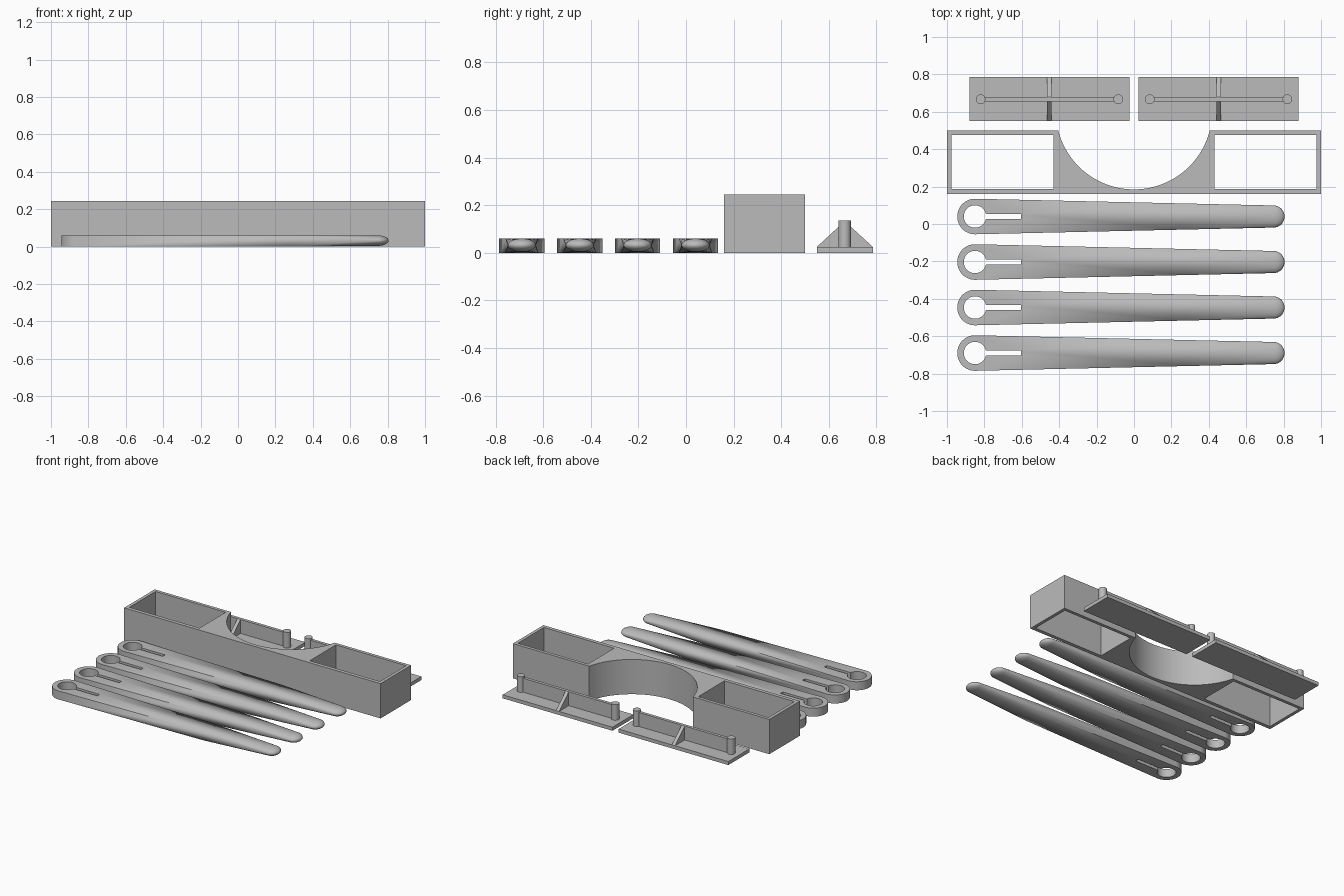
import bpy, bmesh
from math import sin, cos, pi, asin, atan2, radians
from mathutils import Matrix, Vector

cube = bpy.data.objects.get("Cube")
if cube:
    bpy.data.objects.remove(cube)

grey = bpy.data.materials.new("plain grey")
grey.use_nodes = True
grey.diffuse_color = (0.5, 0.5, 0.5, 1)
grey.node_tree.nodes["Principled BSDF"].inputs["Base Color"].default_value = (0.5, 0.5, 0.5, 1)


def arc(cx, cy, r, a0, a1, n):
    return [(cx + r * cos(a0 + (a1 - a0) * i / n), cy + r * sin(a0 + (a1 - a0) * i / n))
            for i in range(n + 1)]


def rect(x0, x1, y0, y1):
    return [(x0, y0), (x1, y0), (x1, y1), (x0, y1)]


def slab(loops, z0, z1):
    """Solid from an outline plus hole outlines."""
    bm = bmesh.new()
    edges = []
    for loop in loops:
        vs = [bm.verts.new((x, y, z0)) for x, y in loop]
        edges += [bm.edges.new((a, b)) for a, b in zip(vs, vs[1:] + vs[:1])]
    bmesh.ops.triangle_fill(bm, edges=edges, use_beauty=True, normal=(0, 0, 1))
    new = bmesh.ops.extrude_face_region(bm, geom=bm.faces[:])["geom"]
    for v in new:
        if isinstance(v, bmesh.types.BMVert):
            v.co.z = z1
    bmesh.ops.recalc_face_normals(bm, faces=bm.faces[:])
    return bm


def finish(bm, name, place=(0, 0, 0)):
    bmesh.ops.recalc_face_normals(bm, faces=bm.faces[:])
    for f in bm.faces:
        f.smooth = True
    for e in bm.edges:
        e.smooth = len(e.link_faces) == 2 and e.calc_face_angle(0) < radians(30)
    mesh = bpy.data.meshes.new(name)
    bm.to_mesh(mesh)
    bm.free()
    mesh.materials.append(grey)
    ob = bpy.data.objects.new(name, mesh)
    ob.location = place
    bpy.context.collection.objects.link(ob)
    return ob


# Main frame: two open bays and a round bite out of the back
R, CY, BACK = 0.418, 0.603, 0.5
half = asin((CY - BACK) / R)
bite = arc(0, CY, R, -half, -pi + half, 48)
outline = [(-1, 0.16), (1, 0.16), (1, BACK)] + bite + [(-1, BACK)]
bays = [rect(-0.977, -0.43, 0.186, 0.477), rect(0.43, 0.977, 0.186, 0.477)]
finish(slab([outline] + bays, 0, 0.245), "main_frame")

# Four arms: flat slotted eye end, blending to a rounded tip
EYE, TIP, JOIN, H = -0.85, 0.747, 0.27, 0.06
R_EYE, R_TIP = 0.095, 0.059
join_w = R_EYE + (R_TIP - R_EYE) * (JOIN - EYE) / (TIP - EYE)


def make_arm():
    eye = arc(EYE, 0, R_EYE, pi / 2, 3 * pi / 2, 32)
    a = asin(0.013 / 0.06)
    slot = arc(EYE, 0, 0.06, a, 2 * pi - a, 40) + [(-0.605, -0.013), (-0.605, 0.013)]
    bm = slab([eye + [(JOIN, -join_w), (JOIN, join_w)], slot], 0, H)
    # Tip as the hull of the flat section and an ellipsoid
    tip = bmesh.new()
    shape = Matrix.Translation((TIP, 0, 0.032)) @ Matrix.Diagonal((0.058, R_TIP, 0.028, 1))
    bmesh.ops.create_uvsphere(tip, u_segments=32, v_segments=16, radius=1, matrix=shape)
    bmesh.ops.delete(tip, geom=tip.faces[:], context='FACES_ONLY')
    bmesh.ops.delete(tip, geom=tip.edges[:], context='EDGES_FACES')
    if not tip.verts:
        bmesh.ops.create_uvsphere(tip, u_segments=32, v_segments=16, radius=1, matrix=shape)
    for y in (-join_w, join_w):
        for z in (0, H):
            tip.verts.new((JOIN, y, z))
    res = bmesh.ops.convex_hull(tip, input=tip.verts[:])
    inside = [v for v in res["geom_interior"] if isinstance(v, bmesh.types.BMVert)]
    bmesh.ops.delete(tip, geom=inside, context='VERTS')
    temp = bpy.data.meshes.new("tip_temp")
    tip.to_mesh(temp)
    tip.free()
    bm.from_mesh(temp)
    bpy.data.meshes.remove(temp)
    # Weld both pieces where they meet
    caps = [f for f in bm.faces if all(abs(v.co.x - JOIN) < 1e-4 for v in f.verts)]
    bmesh.ops.delete(bm, geom=caps, context='FACES')
    bmesh.ops.remove_doubles(bm, verts=bm.verts[:], dist=1e-4)
    return bm


for i in range(4):
    finish(make_arm(), f"arm_{i + 1}", (0, 0.04 - i * 0.2433, 0))

# Two base plates with an upright web, round pegs and a triangular brace
MID, BASE, WEB = 0.667, 0.025, 0.123
for side, s in (("left", 1), ("right", -1)):
    cx = s * 0.452
    finish(slab([rect(cx - 0.428, cx + 0.428, 0.55, 0.785)], 0, BASE), side + "_plate")
    finish(slab([rect(cx - 0.35, cx + 0.35, MID - 0.011, MID + 0.011)], BASE, WEB), side + "_web")
    for name, dx in (("inner", -s), ("outer", s)):
        peg = arc(cx + dx * 0.368, MID, 0.026, 0, 2 * pi, 32)[:-1]
        finish(slab([peg], BASE, 0.135), f"{side}_{name}_peg")
    brace = slab([[(0.55, BASE), (MID - 0.011, WEB), (MID + 0.011, WEB), (0.785, BASE)]],
                 cx - 0.012, cx + 0.012)
    for v in brace.verts:
        v.co = Vector((v.co.z, v.co.x, v.co.y))
    finish(brace, side + "_brace")
